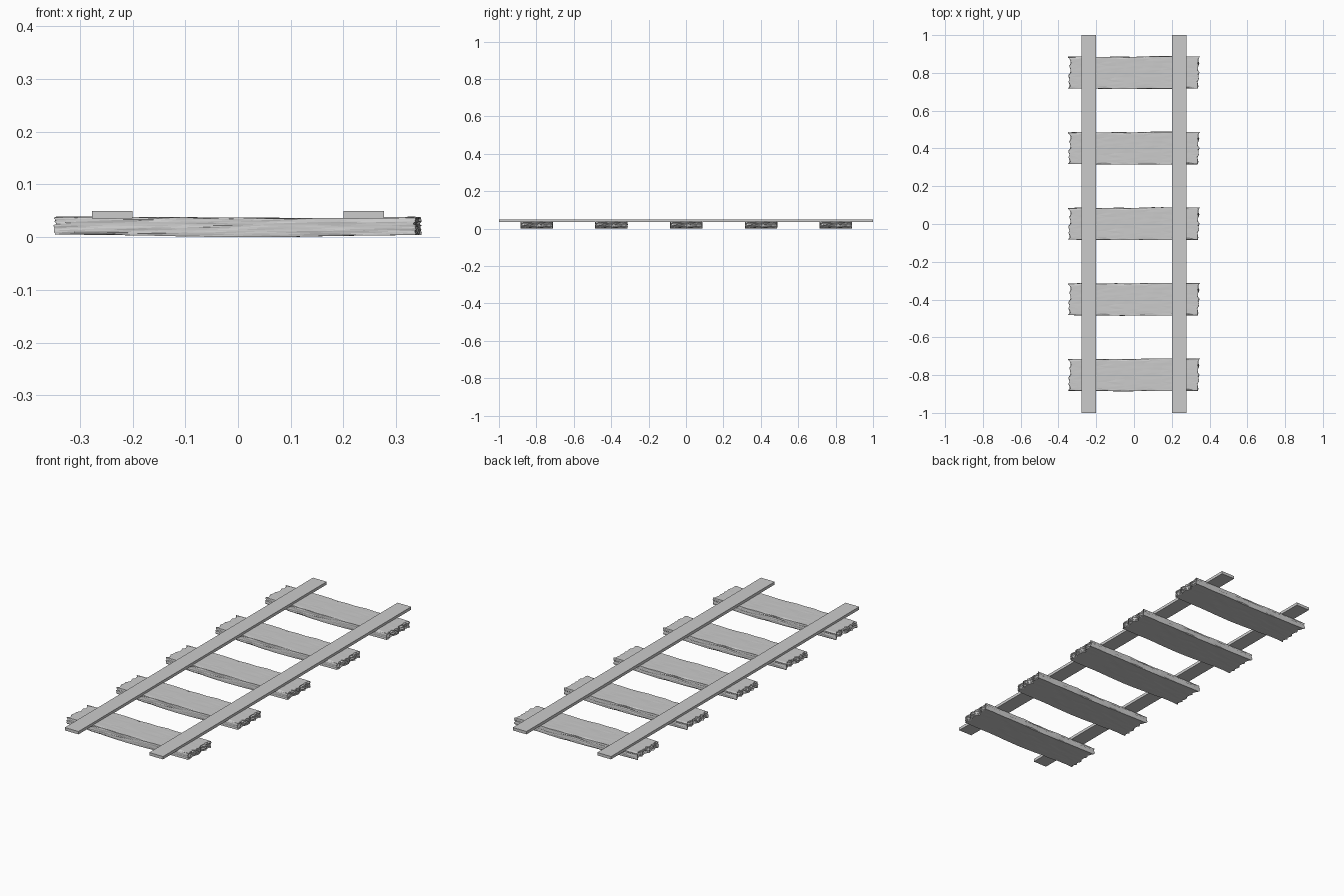
import bpy, bmesh, random
from mathutils import Vector, noise

if "Cube" in bpy.data.objects:
    bpy.data.objects.remove(bpy.data.objects["Cube"])

random.seed(4)


def lerp_list(vals, t):
    """Sample an evenly spaced outline list at t in 0..1."""
    f = min(max(t, 0), 1) * (len(vals) - 1)
    i = min(int(f), len(vals) - 2)
    return vals[i] + (vals[i + 1] - vals[i]) * (f - i)


# Plank outline: end x by y (front to back), edges y by x, heights z by x
LEFT = [-.350, -.338, -.349, -.342, -.350, -.338, -.335, -.345, -.334, -.338, -.350]
RIGHT = [.338, .343, .335, .346, .341, .347, .336, .342, .347, .339, .349]
FRONT = [-.083, -.084, -.084, -.086, -.086, -.084, -.085, -.084, -.084]
BACK = [.086, .087, .084, .087, .085, .089, .089, .087, .088]
TOP = [.0395, .039, .0385, .038, .0375, .037, .0355, .038, .039]
BOTTOM = [.006, .005, .004, .002, .001, .001, .003, .004, .005]


def plank_mesh():
    bm = bmesh.new()
    bmesh.ops.create_cube(bm, size=2)
    bmesh.ops.subdivide_edges(bm, edges=bm.edges[:], cuts=13, use_grid_fill=True)
    for v in bm.verts:
        a, b, c = v.co
        u, w, h = (a + 1) / 2, (b + 1) / 2, (c + 1) / 2
        x0, x1 = lerp_list(LEFT, w), lerp_list(RIGHT, w)
        y0, y1 = lerp_list(FRONT, u), lerp_list(BACK, u)
        z0, z1 = lerp_list(BOTTOM, u), lerp_list(TOP, u)
        p = Vector((x0 + (x1 - x0) * u, y0 + (y1 - y0) * w, z0 + (z1 - z0) * h))
        n = noise.noise(Vector((p.x * 14, p.y * 40, p.z * 120)))
        # splintered ends
        if abs(a) > .999:
            p.x -= a * .007 * abs(noise.noise(Vector((a * 5, b * 6, c * 2.5)))) * 2
        # chipped long edges and rough sides
        if abs(b) > .999:
            edge = abs(c) ** 6
            p.y -= b * (.003 * abs(n) + edge * .005 * max(0, n + .25))
            if c > .999:
                p.z -= .007 * max(0, n + .1)
        elif abs(c) > .999:
            p.z -= c * .0012 * abs(n)
        v.co = p
    bmesh.ops.triangulate(bm, faces=bm.faces[:])
    low = min(v.co.z for v in bm.verts)
    for v in bm.verts:
        if v.co.z < .02:
            v.co.z -= low * (.02 - v.co.z) / .02
    me = bpy.data.meshes.new("sleeper")
    bm.to_mesh(me)
    bm.free()
    return me


# Five identical weathered sleepers
mesh = plank_mesh()
for i in range(5):
    ob = bpy.data.objects.new(f"sleeper_{i + 1}", mesh)
    ob.location.y = -.8 + .4 * i
    bpy.context.collection.objects.link(ob)

# Two flat rails
for side, name in ((-1, "left_rail"), (1, "right_rail")):
    bpy.ops.mesh.primitive_cube_add(size=1, location=(side * .2385, 0, .0427))
    rail = bpy.context.object
    rail.name = name
    rail.scale = (.077, 2, .0146)
    bpy.ops.object.transform_apply(location=False, rotation=False, scale=True)
